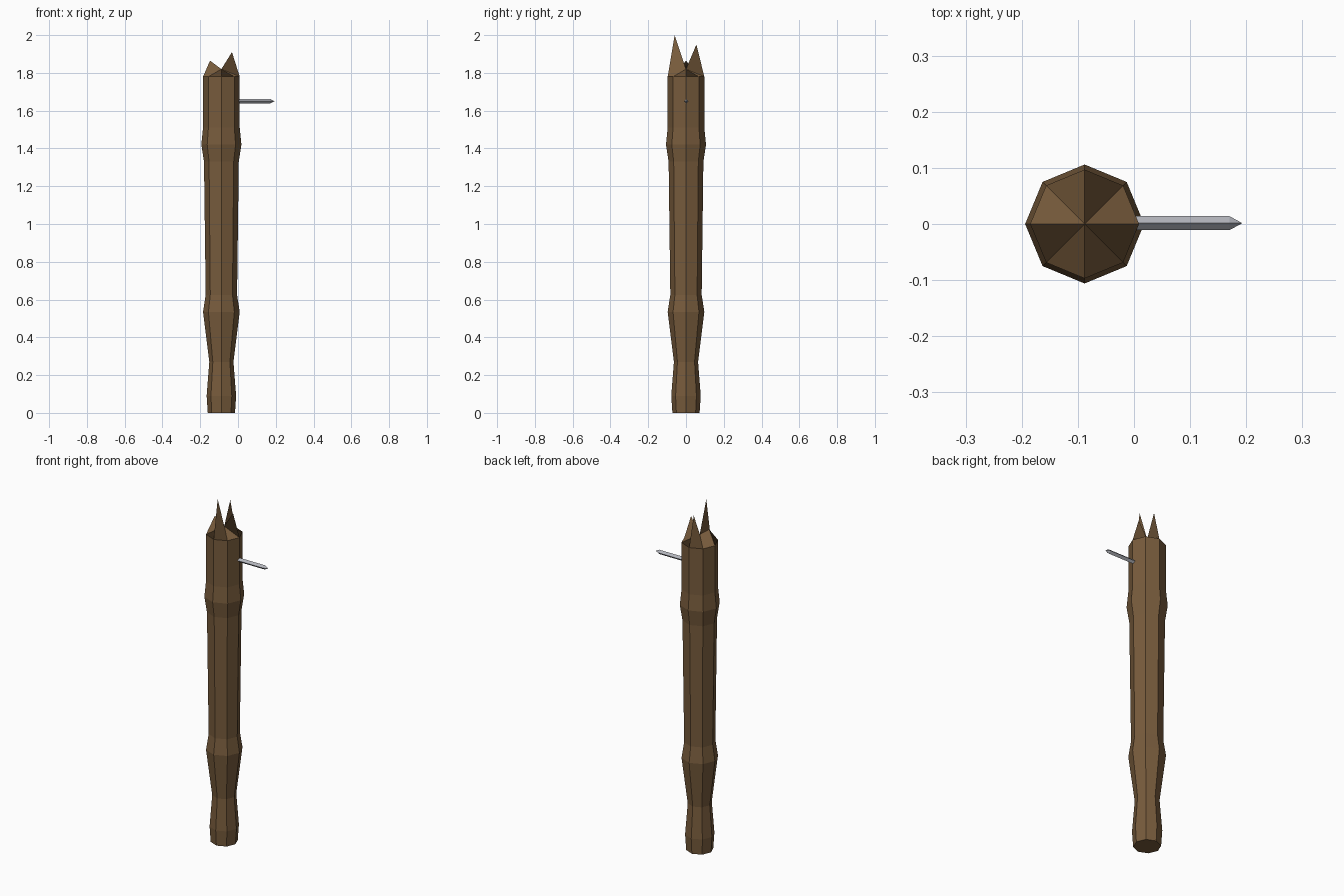
import bpy, bmesh, math
from mathutils import Vector

if "Cube" in bpy.data.objects:
    bpy.data.objects.remove(bpy.data.objects["Cube"])


def material(name, rgb):
    m = bpy.data.materials.new(name)
    m.diffuse_color = (*rgb, 1)
    m.use_nodes = True
    m.node_tree.nodes["Principled BSDF"].inputs["Base Color"].default_value = m.diffuse_color
    return m


def make_object(name, bm, mat):
    bmesh.ops.recalc_face_normals(bm, faces=bm.faces)
    me = bpy.data.meshes.new(name)
    bm.to_mesh(me)
    bm.free()
    me.materials.append(mat)
    ob = bpy.data.objects.new(name, me)
    bpy.context.collection.objects.link(ob)
    return ob


def loft(bm, rings):
    """Bridge successive closed rings of points with quads; return vertex rings."""
    vr = [[bm.verts.new(p) for p in r] for r in rings]
    for a, b in zip(vr, vr[1:]):
        n = len(a)
        for i in range(n):
            bm.faces.new((a[i], a[(i + 1) % n], b[(i + 1) % n], b[i]))
    return vr


wood = material("brown wood", (0.185, 0.105, 0.045))
metal = material("grey metal", (0.45, 0.46, 0.50))

# Post: eight-sided shaft with two swollen bands
CX = -0.088
profile = [(0.072, 0), (0.078, 0.09), (0.064, 0.27), (0.097, 0.535), (0.083, 0.625),
           (0.092, 1.33), (0.106, 1.42), (0.097, 1.51), (0.097, 1.78)]


def polar(r, k, z):
    a = k * math.pi / 4
    return Vector((CX + r * math.cos(a), r * math.sin(a), z))


bm = bmesh.new()
rings = loft(bm, [[polar(r, k, z) for k in range(8)] for r, z in profile])
bm.faces.new(rings[0][::-1])

# Splintered top: four spikes around a low middle point
top = rings[-1]
middle = bm.verts.new((CX, 0, 1.82))
for k, r, z in ((0, 0.056, 1.91), (2, 0.055, 1.95), (4, 0.060, 1.865), (6, 0.060, 2.0)):
    tip = bm.verts.new(polar(r, k, z))
    left, right = top[(k + 1) % 8], top[(k - 1) % 8]
    bm.faces.new((left, middle, tip, top[k]))
    bm.faces.new((right, top[k], tip, middle))
make_object("wooden_post", bm, wood)

# Nail: four-sided spike sticking out of the post
bm = bmesh.new()
NY, NZ, R = 0.0015, 1.65, 0.0125
square = [(R, 0), (0, R), (-R, 0), (0, -R)]
ends = loft(bm, [[(x, NY + dy, NZ + dz) for dy, dz in square] for x in (-0.03, 0.17)])
bm.faces.new(ends[0][::-1])
point = bm.verts.new((0.193, NY, NZ))
for i in range(4):
    bm.faces.new((ends[1][i], ends[1][(i + 1) % 4], point))
make_object("nail", bm, metal)
